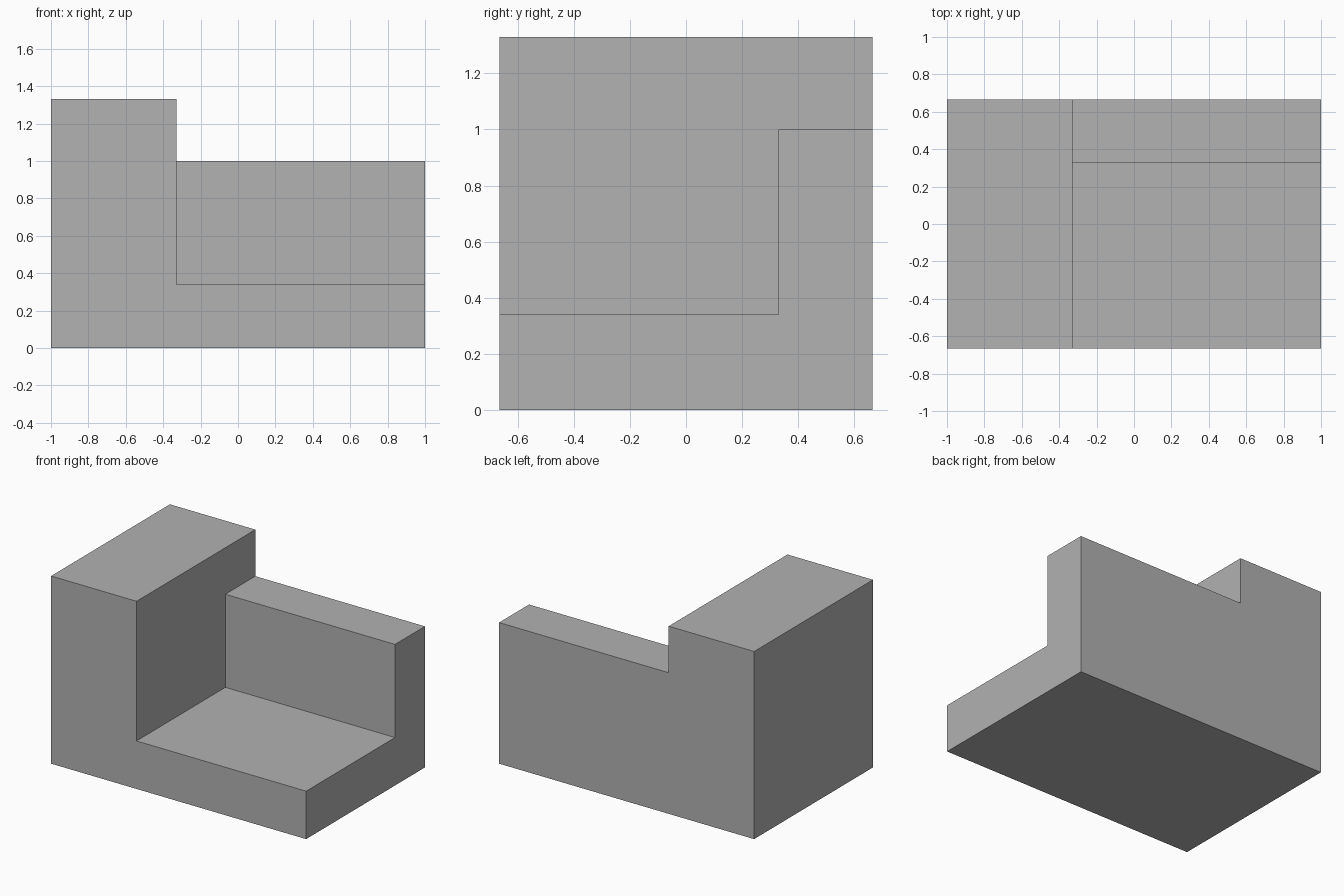
import bpy
import bmesh
from mathutils import Vector

cube = bpy.data.objects.get("Cube")
if cube:
    bpy.data.objects.remove(cube, do_unlink=True)

# Overall size and the levels of the steps
HALF_X, HALF_Y, TOP = 1.0, 0.665, 1.33
SIDE_X = -0.33
BACK_Y, BACK_Z = 0.33, 1.0
BASE_Z = 0.34
OVER = 0.3


def prism(name, profile, x0, x1):
    """Extrude a (y, z) profile along x from x0 to x1."""
    bm = bmesh.new()
    face = bm.faces.new([bm.verts.new((x0, y, z)) for y, z in profile])
    out = bmesh.ops.extrude_face_region(bm, geom=[face], use_keep_orig=True)
    verts = [v for v in out["geom"] if isinstance(v, bmesh.types.BMVert)]
    bmesh.ops.translate(bm, verts=verts, vec=Vector((x1 - x0, 0, 0)))
    bmesh.ops.recalc_face_normals(bm, faces=bm.faces)
    mesh = bpy.data.meshes.new(name)
    bm.to_mesh(mesh)
    bm.free()
    obj = bpy.data.objects.new(name, mesh)
    bpy.context.collection.objects.link(obj)
    return obj


# Plain grey material
grey = bpy.data.materials.new("plain_grey")
grey.use_nodes = True
color = (0.445, 0.445, 0.445, 1.0)
grey.diffuse_color = color
grey.node_tree.nodes["Principled BSDF"].inputs["Base Color"].default_value = color

# Solid block
block = prism("stepped_block", [(-HALF_Y, 0), (HALF_Y, 0), (HALF_Y, TOP), (-HALF_Y, TOP)],
              -HALF_X, HALF_X)
block.data.materials.append(grey)

# Stepped recess: leaves the low base, the back wall and the tall side
high, near, far = TOP + OVER, -HALF_Y - OVER, HALF_Y + OVER
recess = prism("recess_cutter",
               [(near, BASE_Z), (BACK_Y, BASE_Z), (BACK_Y, BACK_Z),
                (far, BACK_Z), (far, high), (near, high)],
               SIDE_X, HALF_X + OVER)
recess.data.materials.append(grey)
recess.hide_render = True

cut = block.modifiers.new("recess", "BOOLEAN")
cut.operation = "DIFFERENCE"
cut.solver = "EXACT"
cut.object = recess

# Bake the cut and drop the cutter
bpy.context.view_layer.update()
graph = bpy.context.evaluated_depsgraph_get()
block_mesh = bpy.data.meshes.new_from_object(block.evaluated_get(graph))
block.modifiers.clear()
block.data = block_mesh
bpy.data.objects.remove(recess, do_unlink=True)
